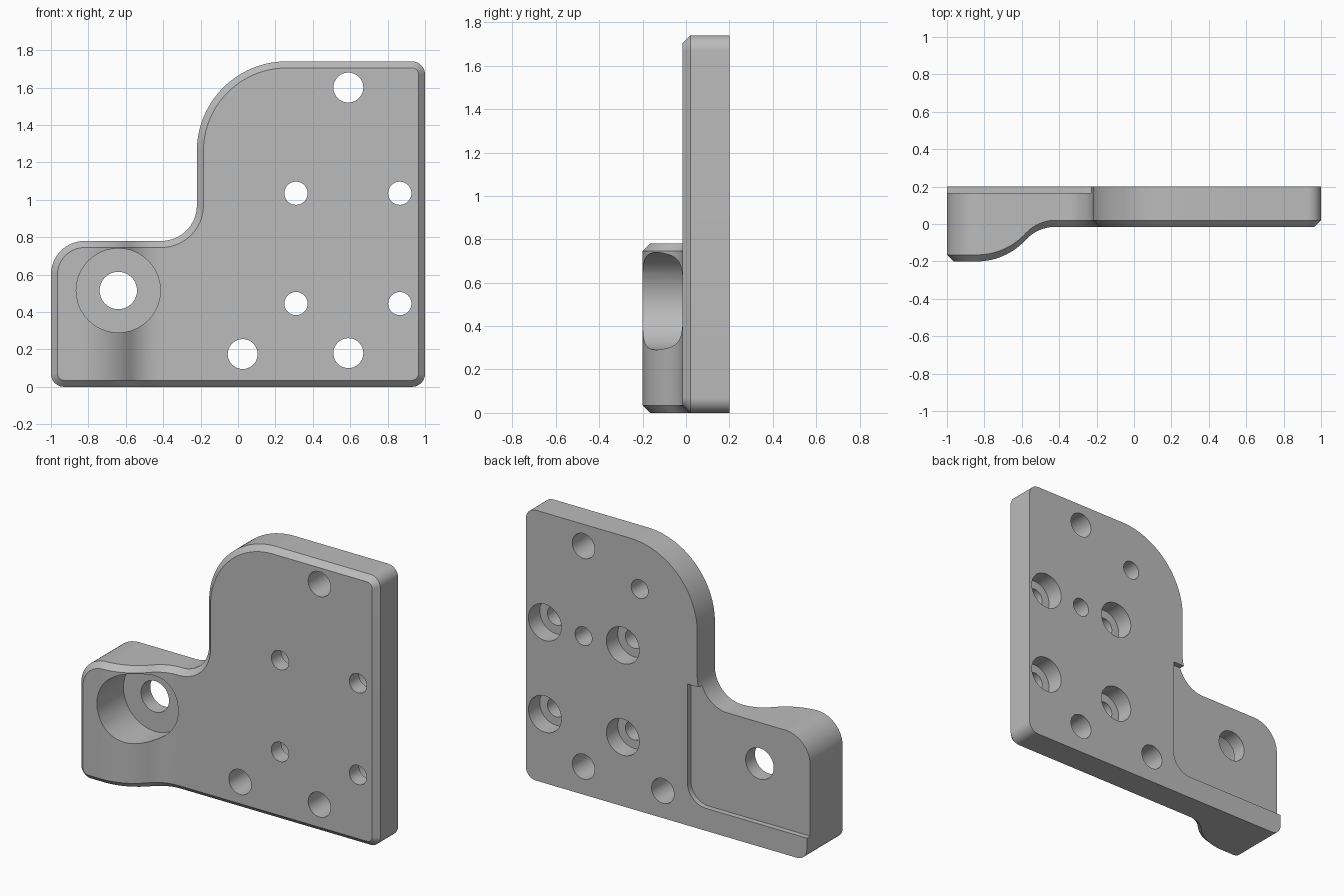
import bpy, bmesh, math
from mathutils import Vector

cube = bpy.data.objects.get("Cube")
if cube:
    bpy.data.objects.remove(cube, do_unlink=True)

grey = bpy.data.materials.new("machined grey")
grey.use_nodes = True
colour = (0.5, 0.5, 0.5, 1)
grey.diffuse_color = colour
grey.node_tree.nodes["Principled BSDF"].inputs["Base Color"].default_value = colour

BACK, FRONT, BOSS = 0.2, -0.015, -0.2
CHAMFER = 0.035
SWEEP_START, SWEEP_END = -0.84, -0.42


def arc(cx, cz, r, a, b, n=16):
    return [(cx + r * math.cos(math.radians(a + (b - a) * i / n)),
             cz + r * math.sin(math.radians(a + (b - a) * i / n))) for i in range(n + 1)]


def outline(d):
    """Plate outline moved inwards by d."""
    return (arc(0.93, 0.07, 0.07 - d, -90, 0)
            + arc(0.93, 1.67, 0.07 - d, 0, 90)
            + arc(0.26, 1.26, 0.48 - d, 90, 180, 28)
            + arc(-0.41, 0.97, 0.19 + d, 0, -90)
            + arc(-0.82, 0.6, 0.18 - d, 90, 180)
            + arc(-0.93, 0.07, 0.07 - d, 180, 270))


def front_depth(x):
    """Front surface: thick boss, two tangent arcs, thin plate."""
    w, h = SWEEP_END - SWEEP_START, FRONT - BOSS
    half = math.atan2(h, w)
    total = w / math.sin(2 * half)
    r1 = total * 0.62
    r2 = total - r1
    if x <= SWEEP_START:
        return BOSS
    if x >= SWEEP_END:
        return FRONT
    if x - SWEEP_START < r1 * math.sin(2 * half):
        return BOSS + r1 - math.sqrt(r1 ** 2 - (x - SWEEP_START) ** 2)
    return FRONT - r2 + math.sqrt(r2 ** 2 - (SWEEP_END - x) ** 2)


def loft(name, layers):
    """Closed solid through (outline, y) layers, front to back."""
    bm = bmesh.new()
    rings = [[bm.verts.new((x, y, z)) for x, z in pts] for pts, y in layers]
    n = len(rings[0])
    bm.faces.new(rings[0])
    bm.faces.new(rings[-1][::-1])
    for a, b in zip(rings, rings[1:]):
        for i in range(n):
            j = (i + 1) % n
            bm.faces.new((a[i], b[i], b[j], a[j]))
    bmesh.ops.recalc_face_normals(bm, faces=bm.faces)
    mesh = bpy.data.meshes.new(name)
    bm.to_mesh(mesh)
    bm.free()
    ob = bpy.data.objects.new(name, mesh)
    bpy.context.collection.objects.link(ob)
    mesh.materials.append(grey)
    return ob


# Plate with chamfered front rim
plate = loft("bracket_plate", [(outline(CHAMFER), 0), (outline(0), CHAMFER), (outline(0), BACK)])

# Slice into strips and push the front into the swept boss shape
bm = bmesh.new()
bm.from_mesh(plate.data)
steps = 24
for i in range(steps + 1):
    x = SWEEP_START + (SWEEP_END - SWEEP_START) * i / steps
    bmesh.ops.bisect_plane(bm, geom=bm.verts[:] + bm.edges[:] + bm.faces[:], dist=1e-5,
                           plane_co=Vector((x, 0, 0)), plane_no=Vector((1, 0, 0)))
for v in bm.verts:
    if v.co.y < 0.1:
        v.co.y += front_depth(v.co.x)
bm.to_mesh(plate.data)
bm.free()

bpy.ops.object.select_all(action="DESELECT")
bpy.context.view_layer.objects.active = plate
plate.select_set(True)


def cut(pts, y0, y1):
    cutter = loft("cutter", [(pts, y0), (pts, y1)])
    cutter.hide_render = True
    mod = plate.modifiers.new("cut", "BOOLEAN")
    mod.operation, mod.solver, mod.object = "DIFFERENCE", "EXACT", cutter
    bpy.ops.object.modifier_apply(modifier=mod.name)
    bpy.data.objects.remove(cutter, do_unlink=True)


def hole(x, z, r, y0=-0.5, y1=0.5):
    cut(arc(x, z, r, 0, 360, 40)[:-1], y0, y1)


# Rear recess with one rounded corner
cut([(-1.2, 0.91), (-1.2, 0.145)] + arc(-0.28, 0.275, 0.13, -90, 0) + [(-0.15, 0.91)], 0.165, 0.5)

# Boss bore, counterbored from the front
hole(-0.64, 0.515, 0.225, -0.5, 0.07)
hole(-0.64, 0.515, 0.1)

# Four screw holes, counterbored from the back
for x in (0.31, 0.865):
    for z in (0.445, 1.035):
        hole(x, z, 0.117, 0.085, 0.5)
        hole(x, z, 0.062)

# Plain through holes
for x, z in ((0.59, 1.6), (0.025, 0.175), (0.59, 0.18)):
    hole(x, z, 0.08)

# Blind pin holes in the back
for x, z in ((0.59, 1.02), (0.19, 1.43)):
    hole(x, z, 0.06, 0.06, 0.5)

bpy.ops.object.shade_smooth_by_angle(angle=math.radians(25))
